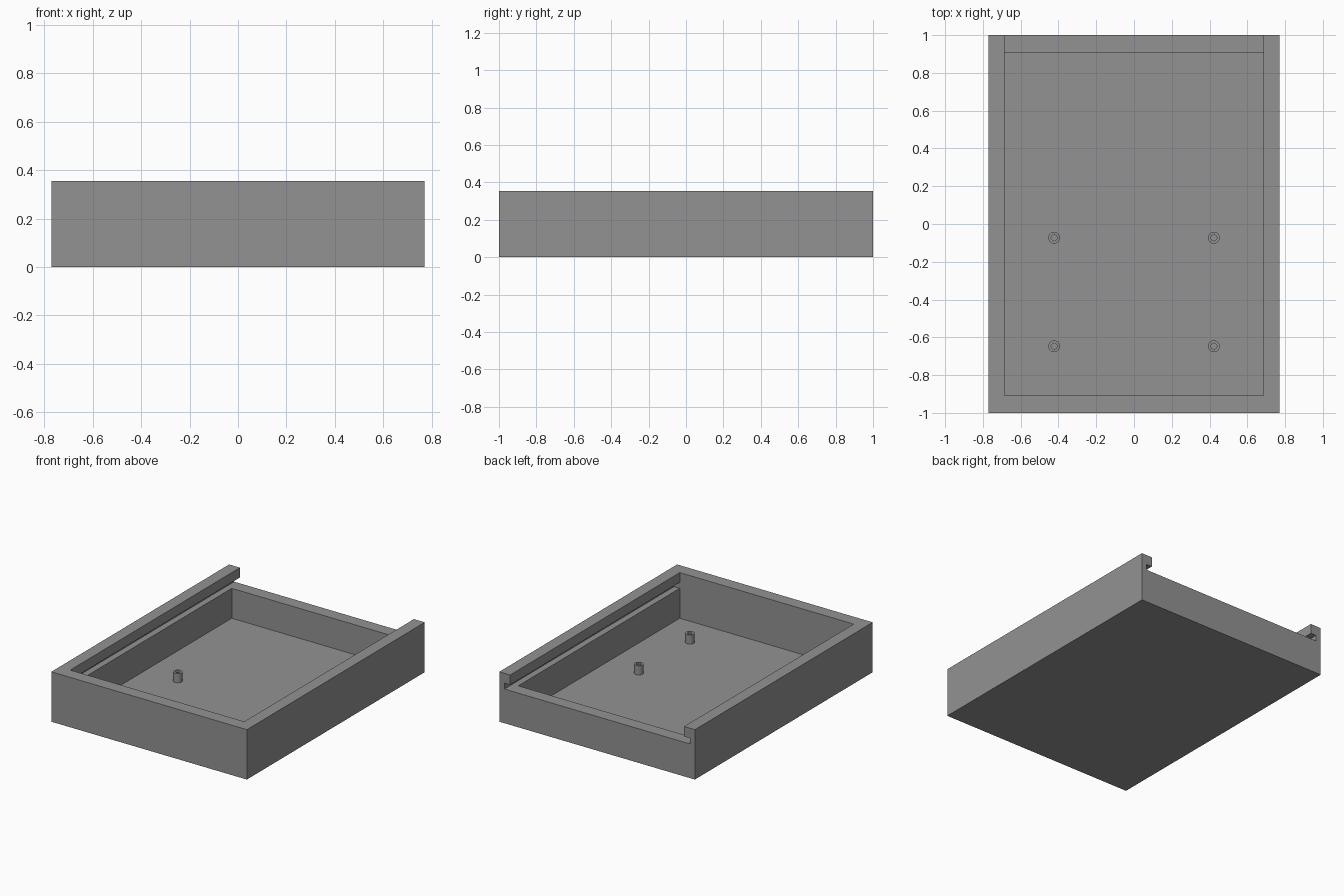
import bpy, bmesh
from mathutils import Matrix

if "Cube" in bpy.data.objects:
    bpy.data.objects.remove(bpy.data.objects["Cube"], do_unlink=True)

W, L, H = 0.77, 1.0, 0.355           # half width, half length, height
IN_X, IN_Y, FLOOR = 0.685, 0.908, 0.03
SLOT_X, SLOT_LO, SLOT_HI = 0.73, 0.243, 0.285

grey = bpy.data.materials.new("plain_grey")
grey.use_nodes = True
colour = (0.29, 0.29, 0.29, 1)
grey.diffuse_color = colour
grey.node_tree.nodes["Principled BSDF"].inputs["Base Color"].default_value = colour


def finish(name, bm):
    bmesh.ops.recalc_face_normals(bm, faces=bm.faces)
    mesh = bpy.data.meshes.new(name)
    bm.to_mesh(mesh)
    bm.free()
    mesh.materials.append(grey)
    obj = bpy.data.objects.new(name, mesh)
    bpy.context.collection.objects.link(obj)
    return obj


def box(name, lo, hi):
    bm = bmesh.new()
    size = [b - a for a, b in zip(lo, hi)]
    mid = [(a + b) / 2 for a, b in zip(lo, hi)]
    bmesh.ops.create_cube(bm, size=1, matrix=Matrix.Translation(mid) @ Matrix.Diagonal((*size, 1)))
    return finish(name, bm)


# Case body, hollowed out by a cavity and a lid slot that is open at the back
case = box("case", (-W, -L, 0), (W, L, H))
cutters = [
    box("cavity_cutter", (-IN_X, -IN_Y, FLOOR), (IN_X, IN_Y, H + 0.1)),
    box("lid_slot_cutter", (-SLOT_X, -IN_Y, SLOT_LO), (SLOT_X, L + 0.1, SLOT_HI)),
    box("lid_opening_cutter", (-IN_X, -IN_Y, SLOT_LO), (IN_X, L + 0.1, H + 0.1)),
]
bpy.context.view_layer.objects.active = case
for cutter in cutters:
    mod = case.modifiers.new(cutter.name, "BOOLEAN")
    mod.operation = "DIFFERENCE"
    mod.solver = "EXACT"
    mod.object = cutter
    bpy.ops.object.modifier_apply(modifier=mod.name)
    bpy.data.objects.remove(cutter, do_unlink=True)


# Hollow screw posts on the floor
def post(name, x, y, outer=0.031, inner=0.016, top=0.095, sides=24):
    bm = bmesh.new()
    rings = []
    for radius, z in ((outer, FLOOR), (outer, top), (inner, top), (inner, FLOOR)):
        ring = bmesh.ops.create_circle(bm, segments=sides, radius=radius,
                                       matrix=Matrix.Translation((x, y, z)))
        rings.append(ring["verts"])
    for a, b in zip(rings, rings[1:] + rings[:1]):
        for i in range(sides):
            j = (i + 1) % sides
            bm.faces.new((a[i], a[j], b[j], b[i]))
    obj = finish(name, bm)
    bpy.ops.object.select_all(action="DESELECT")
    obj.select_set(True)
    bpy.context.view_layer.objects.active = obj
    bpy.ops.object.shade_smooth_by_angle()


for side, x in (("left", 0.423), ("right", -0.423)):
    for end, y in (("front", -0.647), ("rear", -0.073)):
        post(f"{end}_{side}_post", x, y)
